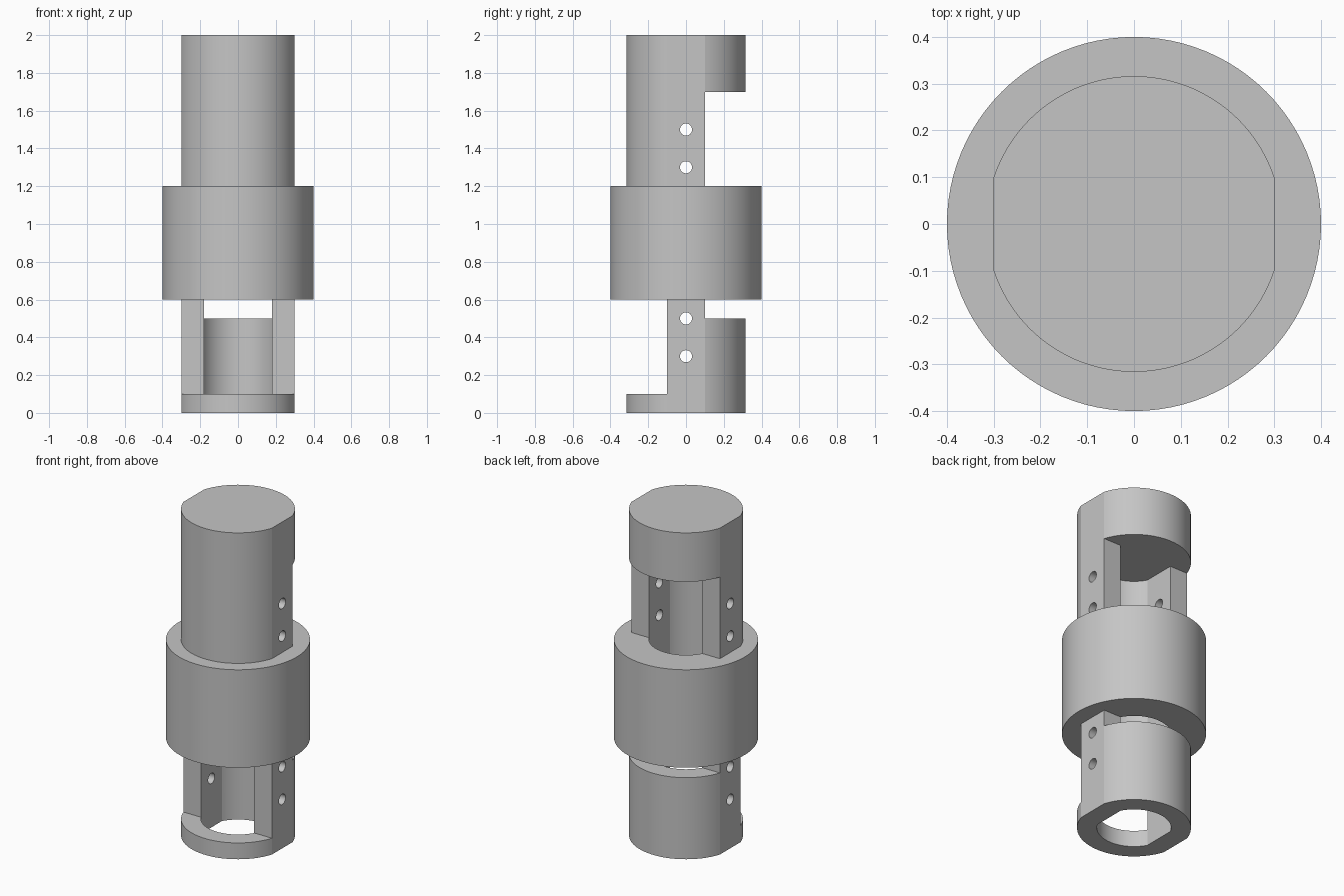
import bpy, bmesh, math
from mathutils import Matrix

cube = bpy.data.objects.get("Cube")
if cube:
    bpy.data.objects.remove(cube, do_unlink=True)

grey = bpy.data.materials.new("machined grey")
grey.use_nodes = True
colour = (0.56, 0.56, 0.56, 1)
grey.diffuse_color = colour
grey.node_tree.nodes["Principled BSDF"].inputs["Base Color"].default_value = colour


def make_object(name, bm):
    bmesh.ops.recalc_face_normals(bm, faces=bm.faces)
    mesh = bpy.data.meshes.new(name)
    bm.to_mesh(mesh)
    bm.free()
    mesh.materials.append(grey)
    obj = bpy.data.objects.new(name, mesh)
    bpy.context.collection.objects.link(obj)
    return obj


def flatted_prism(name, half_x, half_flat, z0, z1, steps=48):
    """Round bar with two flats facing left and right."""
    radius = math.hypot(half_x, half_flat)
    start = math.atan2(half_flat, half_x)
    bm = bmesh.new()
    ring = []
    for turn in (0, math.pi):
        for i in range(steps + 1):
            a = turn + start + (math.pi - 2 * start) * i / steps
            ring.append(bm.verts.new((radius * math.cos(a), radius * math.sin(a), z0)))
    face = bm.faces.new(ring)
    top = bmesh.ops.extrude_face_region(bm, geom=[face])["geom"]
    bmesh.ops.translate(bm, vec=(0, 0, z1 - z0),
                        verts=[v for v in top if isinstance(v, bmesh.types.BMVert)])
    return make_object(name, bm)


def cylinder(name, radius, length, z, sides, along_x=False):
    bm = bmesh.new()
    matrix = Matrix.Translation((0, 0, z))
    if along_x:
        matrix = matrix @ Matrix.Rotation(math.pi / 2, 4, 'Y')
    bmesh.ops.create_cone(bm, cap_ends=True, segments=sides, radius1=radius,
                          radius2=radius, depth=length, matrix=matrix)
    return make_object(name, bm)


def box(name, y0, y1, z0, z1):
    bm = bmesh.new()
    bmesh.ops.create_cube(bm, size=1)
    bmesh.ops.scale(bm, vec=(1, y1 - y0, z1 - z0), verts=bm.verts)
    bmesh.ops.translate(bm, vec=(0, (y0 + y1) / 2, (z0 + z1) / 2), verts=bm.verts)
    return make_object(name, bm)


def combine(target, tool, operation='DIFFERENCE'):
    mod = target.modifiers.new(tool.name, 'BOOLEAN')
    mod.operation = operation
    mod.solver = 'EXACT'
    mod.object = tool
    bpy.context.view_layer.objects.active = target
    bpy.ops.object.modifier_apply(modifier=mod.name)
    bpy.data.objects.remove(tool, do_unlink=True)


# Barrel with its windows
body = flatted_prism("coupling_body", 0.3, 0.1, 0, 2)
combine(body, box("upper_back_window", 0.1, 0.5, 1.1, 1.7))
combine(body, box("lower_front_window", -0.5, -0.1, 0.1, 0.7))
combine(body, box("lower_back_slot", 0.1, 0.5, 0.5, 0.7))

# Wide collar, then the bore running up through everything but the cap
combine(body, cylinder("collar", 0.4, 0.6, 0.9, 96), 'UNION')
combine(body, flatted_prism("bore", 0.18, 0.1, -0.1, 1.7))

# Cross holes through both flats
for height in (0.3, 0.5, 1.3, 1.5):
    combine(body, cylinder("cross_hole", 0.032, 1, height, 32, along_x=True))

bpy.ops.object.select_all(action='DESELECT')
body.select_set(True)
bpy.context.view_layer.objects.active = body
bpy.ops.object.shade_smooth_by_angle(angle=math.radians(14))
